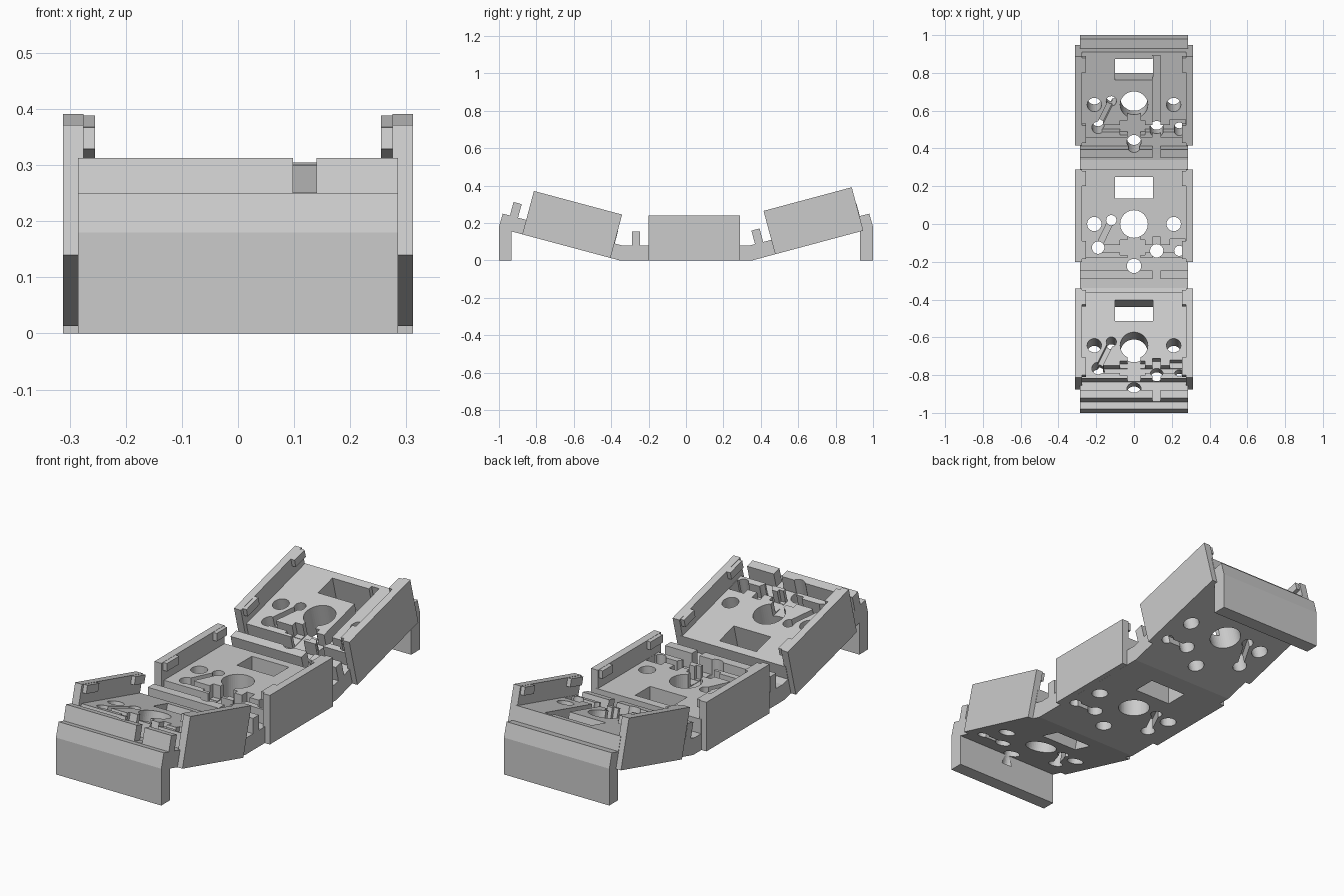
import bpy, bmesh
from math import radians, cos, sin, pi
from mathutils import Matrix, Vector

cube = bpy.data.objects.get("Cube")
if cube:
    bpy.data.objects.remove(cube, do_unlink=True)

grey = bpy.data.materials.new("light_grey")
grey.use_nodes = True
colour = (0.6, 0.6, 0.6, 1)
grey.diffuse_color = colour
grey.node_tree.nodes["Principled BSDF"].inputs["Base Color"].default_value = colour

# Frame of each key seat, with its origin below the key centre
FRAMES = {
    "front": Matrix.Translation((0, -0.682, 0.088)) @ Matrix.Rotation(radians(-15), 4, 'X'),
    "middle": Matrix.Identity(4),
    "back": Matrix.Translation((0, 0.670, 0.085)) @ Matrix.Rotation(radians(15), 4, 'X'),
}
WIDTH = 0.285
FLOOR = 0.15
STRIP = 0.08


def prism(bm, ring, offset, frame=Matrix.Identity(4)):
    """Extrude a flat ring of points along an offset."""
    lower = [bm.verts.new(frame @ Vector(p)) for p in ring]
    upper = [bm.verts.new(frame @ (Vector(p) + Vector(offset))) for p in ring]
    bm.faces.new(lower[::-1])
    bm.faces.new(upper)
    n = len(ring)
    for i in range(n):
        j = (i + 1) % n
        bm.faces.new((lower[i], lower[j], upper[j], upper[i]))


def box(bm, x, y, z, frame):
    ring = [(x[0], y[0], z[0]), (x[1], y[0], z[0]), (x[1], y[1], z[0]), (x[0], y[1], z[0])]
    prism(bm, ring, (0, 0, z[1] - z[0]), frame)


def hole(bm, x, y, r, frame, sides=32):
    ring = [(x + r * cos(2 * pi * i / sides), y + r * sin(2 * pi * i / sides), -0.05)
            for i in range(sides)]
    prism(bm, ring, (0, 0, 0.35), frame)


def channel(bm, a, b, half, z, frame):
    """Straight slot between two points."""
    a, b = Vector((*a, z[0])), Vector((*b, z[0]))
    d = (b - a).normalized()
    s = Vector((-d.y, d.x, 0)) * half
    prism(bm, [a - s, b - s, b + s, a + s], (0, 0, z[1] - z[0]), frame)


def make(name, bm):
    bmesh.ops.recalc_face_normals(bm, faces=bm.faces)
    mesh = bpy.data.meshes.new(name)
    bm.to_mesh(mesh)
    bm.free()
    mesh.materials.append(grey)
    ob = bpy.data.objects.new(name, mesh)
    bpy.context.collection.objects.link(ob)
    return ob


# Base strip: one side profile with floors, ridges and the two end legs
def at(key, y, z):
    p = FRAMES[key] @ Vector((0, y, z))
    return (p.y, p.z)


step = [(0.29, STRIP), (0.29, FLOOR), (-0.18, FLOOR), (-0.18, STRIP),
        (-0.245, STRIP), (-0.245, 0.155), (-0.29, 0.155), (-0.29, STRIP)]
profile = [(-1, 0), (-0.933, 0), at("front", -0.26, 0), at("front", 0.34, 0),
           at("back", -0.33, 0), at("back", 0.27, 0), (0.931, 0), (1, 0),
           (1, 0.18), (0.98, 0.25)]
profile += [at("back", *p) for p in step] + [(0.34, STRIP)]
profile += [at("middle", *p) for p in step] + [(-0.34, STRIP)]
profile += [at("front", *p) for p in step] + [(-0.98, 0.25), (-1, 0.18)]
bm = bmesh.new()
prism(bm, [(-WIDTH, y, z) for y, z in profile], (2 * WIDTH, 0, 0))
base = make("base_strip", bm)

# Holes and wire grooves of every key seat
bm = bmesh.new()
for key, f in FRAMES.items():
    top = 0.3
    hole(bm, 0, 0, 0.073, f, 48)
    for x, y, r in ((-0.21, 0, 0.038), (0.21, 0, 0.038), (0, -0.222, 0.038),
                    (-0.19, -0.125, 0.033), (-0.12, 0.02, 0.027),
                    (0.12, -0.142, 0.035), (0.24, -0.142, 0.027)):
        hole(bm, x, y, r, f)
    box(bm, (-0.1, 0.1), (0.135, 0.25), (-0.05, top), f)
    for z in ((0.1, top), (-0.05, 0.05)):
        channel(bm, (-0.19, -0.125), (-0.12, 0.02), 0.015, z, f)
    channel(bm, (0.12, -0.142), (0.24, -0.142), 0.012, (-0.05, 0.04), f)
    box(bm, (-0.2, 0.274), (-0.15, -0.11), (0.083, top), f)
    box(bm, (0.19, 0.273), (-0.145, -0.08), (0.087, top), f)
    box(bm, (-0.075, 0.058), (-0.165, -0.085), (0.085, top), f)
    box(bm, (-0.035, 0.035), (-0.23, -0.03), (0.081, top), f)
    end = 0.27 if key == "back" else -0.07
    box(bm, (0.098, 0.14), (-0.31, end), (0.082, top), f)
cutter = make("cutter", bm)
cutter.hide_render = True
cut = base.modifiers.new("cut", 'BOOLEAN')
cut.operation = 'DIFFERENCE'
cut.solver = 'EXACT'
cut.use_self = True
cut.object = cutter
bpy.context.view_layer.objects.active = base
bpy.ops.object.modifier_apply(modifier=cut.name)
bpy.data.objects.remove(cutter, do_unlink=True)

# Side walls with two retaining clips each, mirrored to both sides
for key, f in FRAMES.items():
    bm = bmesh.new()
    box(bm, (0.275, 0.312), (-0.2, 0.288), (0, 0.24), f)
    for y in ((-0.185, -0.09), (0.2, 0.28)):
        box(bm, (0.255, 0.28), y, (0.2, 0.239), f)
    wall = make(key + "_side_walls", bm)
    wall.modifiers.new("mirror", 'MIRROR')
